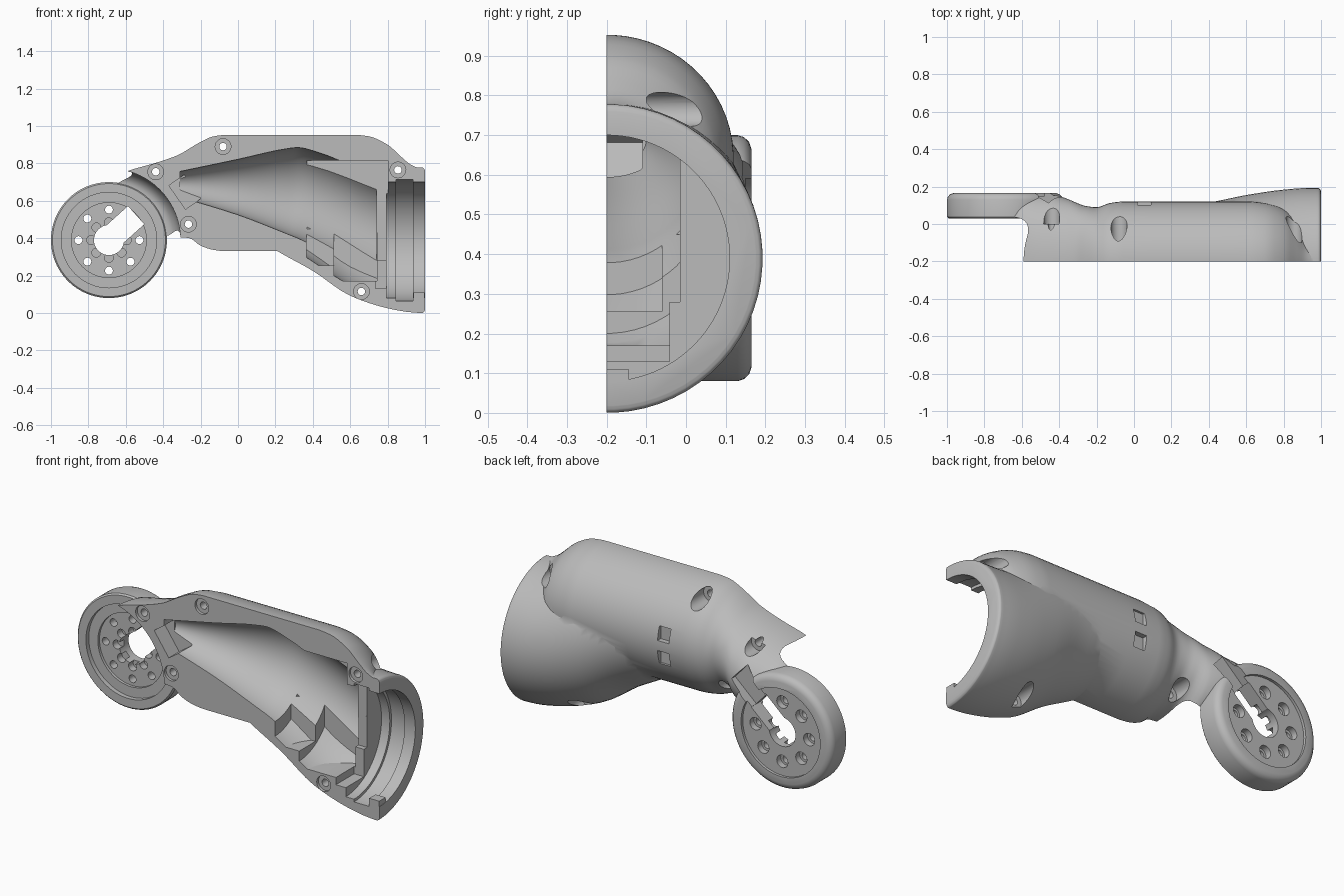
import bpy
import bmesh
import math
from mathutils import Matrix, Vector

if "Cube" in bpy.data.objects:
    bpy.data.objects.remove(bpy.data.objects["Cube"])

PIVOT_X, PIVOT_Z = -0.69, 0.39
SPLIT_Y = -0.2
helpers = []


def finish(name, bm):
    bmesh.ops.recalc_face_normals(bm, faces=bm.faces)
    mesh = bpy.data.meshes.new(name)
    bm.to_mesh(mesh)
    bm.free()
    obj = bpy.data.objects.new(name, mesh)
    bpy.context.collection.objects.link(obj)
    return obj


def smooth_sections(rows, steps=4):
    """Monotone cubic interpolation of (x, bottom, top, depth) rows."""
    def slopes(k):
        d = [(b[k] - a[k]) / (b[0] - a[0]) for a, b in zip(rows, rows[1:])]
        mid = [2 * p * q / (p + q) if p * q > 0 else 0 for p, q in zip(d, d[1:])]
        return [d[0]] + mid + [d[-1]]
    m = {k: slopes(k) for k in (1, 2, 3)}
    out = []
    for i, (a, b) in enumerate(zip(rows, rows[1:])):
        h = b[0] - a[0]
        for s in range(steps):
            t = s / steps
            vals = [a[0] + t * h]
            for k in (1, 2, 3):
                vals.append((2 * t**3 - 3 * t**2 + 1) * a[k] + (t**3 - 2 * t**2 + t) * h * m[k][i]
                            + (3 * t**2 - 2 * t**3) * b[k] + (t**3 - t**2) * h * m[k][i + 1])
            out.append(vals)
    return out + [rows[-1]]


def skin(name, rings):
    """Closed surface through rings of points."""
    bm = bmesh.new()
    rings = [[bm.verts.new(p) for p in ring] for ring in rings]
    for r, q in zip(rings, rings[1:]):
        for i in range(len(r)):
            j = (i + 1) % len(r)
            bm.faces.new((r[i], r[j], q[j], q[i]))
    bm.faces.new(rings[0])
    bm.faces.new(rings[-1])
    return finish(name, bm)


def loft(name, rows, sides=64):
    """Closed loft of ellipses centred on the split plane."""
    turn = [2 * math.pi * (i + 0.5) / sides for i in range(sides)]
    return skin(name, [[(x, SPLIT_Y + depth * math.cos(a),
                         (low + high) / 2 + (high - low) / 2 * math.sin(a)) for a in turn]
                       for x, low, high, depth in smooth_sections(rows)])


def lathe(name, profile, sides=96):
    """Revolve (radius, y) points around the pivot axis."""
    turn = [2 * math.pi * i / sides for i in range(sides)]
    return skin(name, [[(PIVOT_X + r * math.cos(a), y, PIVOT_Z + r * math.sin(a)) for a in turn]
                       for r, y in profile])


def cylinders(name, items, axis='Y', sides=32):
    """Separate cylinders; each item is (centre u, centre z, radius, start, end)."""
    bm = bmesh.new()
    for u, z, r, start, end in items:
        mid = (start + end) / 2
        pos = (u, mid, z) if axis == 'Y' else (mid, u, z)
        turn = Matrix.Rotation(math.pi / 2, 4, 'X' if axis == 'Y' else 'Y')
        bmesh.ops.create_cone(bm, cap_ends=True, segments=sides, radius1=r, radius2=r,
                              depth=end - start, matrix=Matrix.Translation(pos) @ turn)
    return finish(name, bm)


def box(name, x, y, z, slant=None):
    """Box from ranges; with a slant, x and z run along and across a line from the pivot."""
    bm = bmesh.new()
    size = [r[1] - r[0] for r in (x, y, z)]
    mid = Vector([(r[0] + r[1]) / 2 for r in (x, y, z)])
    mat = Matrix.Translation(mid) @ Matrix.Diagonal((*size, 1))
    if slant:
        mat = (Matrix.Translation((PIVOT_X, 0, PIVOT_Z))
               @ Matrix.Rotation(-math.radians(slant), 4, 'Y') @ mat)
    bmesh.ops.create_cube(bm, size=1, matrix=mat)
    return finish(name, bm)


def combine(target, other, operation='DIFFERENCE'):
    mod = target.modifiers.new(other.name, 'BOOLEAN')
    mod.operation = operation
    mod.solver = 'EXACT'
    mod.object = other
    other.hide_render = True
    if other not in helpers:
        helpers.append(other)


# Main tube with its neck and domed end
shell = loft("arm_shell_half", [
    (-0.67, 0.45, 0.715, 0.345), (-0.6, 0.42, 0.756, 0.357), (-0.45, 0.34, 0.80, 0.358),
    (-0.37, 0.35, 0.826, 0.34), (-0.31, 0.405, 0.85, 0.315), (-0.26, 0.40, 0.88, 0.297),
    (-0.2, 0.36, 0.915, 0.29), (-0.13, 0.337, 0.945, 0.312), (-0.06, 0.33, 0.953, 0.32),
    (0.62, 0.33, 0.953, 0.32), (0.7, 0.335, 0.945, 0.312), (0.8, 0.36, 0.90, 0.28),
    (0.87, 0.40, 0.838, 0.22), (0.92, 0.44, 0.796, 0.14), (0.97, 0.47, 0.772, 0.09)])

# Flared wrist opening
combine(shell, loft("wrist_flare", [
    (0.1, 0.40, 0.90, 0.25), (0.22, 0.325, 0.92, 0.292), (0.4, 0.225, 0.89, 0.315),
    (0.6, 0.092, 0.84, 0.355), (0.8, 0.025, 0.79, 0.384), (0.93, 0.003, 0.779, 0.393),
    (0.985, 0.0, 0.778, 0.393), (0.995, 0.006, 0.772, 0.387), (1.0, 0.018, 0.76, 0.375)]), 'UNION')

# Filleted clearance around the joint, then the pivot disc
fillet = [(0.382 - 0.07 * (1 - math.cos(a)), -0.07 + 0.105 * math.sin(a))
          for a in (math.pi / 2 * k / 8 for k in range(9))]
combine(shell, lathe("joint_clearance", [(0.385, -0.7)] + fillet))
combine(shell, lathe("pivot_disc", [
    (0.302, 0.03), (0.31, 0.038), (0.31, 0.13), (0.305, 0.146), (0.293, 0.159),
    (0.275, 0.165)]), 'UNION')

# Stepped recesses on both faces of the disc
for name, r, start, end in (("front_recess", 0.255, -0.1, 0.055),
                            ("front_inner_recess", 0.2, -0.1, 0.07),
                            ("back_recess", 0.24, 0.15, 0.4),
                            ("centre_bore", 0.08, -0.1, 0.4)):
    combine(shell, cylinders(name, [(PIVOT_X, PIVOT_Z, r, start, end)], sides=64))

# Ring of bolt holes and small notches around the bore
def ring_of(radius, hole, start, end):
    angles = [math.pi / 4 * k for k in range(8) if k != 1]
    return [(PIVOT_X + radius * math.cos(a), PIVOT_Z + radius * math.sin(a), hole, start, end)
            for a in angles]


combine(shell, cylinders("bolt_holes", ring_of(0.163, 0.021, -0.1, 0.4), sides=20))
combine(shell, cylinders("bolt_heads", ring_of(0.163, 0.034, 0.115, 0.4), sides=24))
combine(shell, cylinders("bore_notches", ring_of(0.095, 0.024, -0.1, 0.11), sides=20))

# Cable slot through the disc, back channel and the slanted end of the cavity
combine(shell, box("cable_slot", (0, 0.197), (-0.1, 0.4), (-0.063, 0.067), 42))
combine(shell, box("back_channel", (0.05, 0.37), (0.11, 0.4), (-0.058, 0.06), 42))
combine(shell, box("cavity_end", (0.43, 0.53), (-0.5, -0.11), (-0.1, 0.055), 35))

# Conical inner cavity, side pocket and doorway to the wrist
combine(shell, loft("inner_cavity", [
    (-0.31, 0.62, 0.757, 0.1), (0, 0.525, 0.822, 0.17), (0.27, 0.42, 0.88, 0.235),
    (0.32, 0.40, 0.885, 0.243), (0.4, 0.36, 0.868, 0.25), (0.74, 0.175, 0.73, 0.28)]))
for name, x, z, top in (("upper_pocket", (0.37, 0.801), (0.45, 0.815), -0.015),
                        ("upper_doorway", (0.735, 0.801), (0.28, 0.47), -0.0152),
                        ("lower_doorway", (0.735, 0.801), (0.13, 0.29), -0.042)):
    combine(shell, box(name, x, (-0.5, top), z))

# Lower pockets stop at an even wall thickness inside the flare
inner_flare = loft("inner_flare", [
    (0.3, 0.34, 0.84, 0.25), (0.4, 0.275, 0.82, 0.265), (0.6, 0.15, 0.78, 0.305),
    (0.8, 0.08, 0.73, 0.33)])
for name, x, z, top in (("small_pocket", (0.365, 0.515), (0.255, 0.45), -0.06),
                        ("large_pocket", (0.512, 0.742), (0.17, 0.43), 0.02)):
    pocket = box(name, x, (-0.5, top), z)
    combine(pocket, inner_flare, 'INTERSECT')
    combine(shell, pocket)

# Wrist bore with a bearing groove and a small stop tab
for name, r, start, end in (("wrist_bore", 0.31, 0.795, 1.2),
                            ("bearing_groove", 0.325, 0.845, 0.935)):
    combine(shell, cylinders(name, [(SPLIT_Y, 0.39, r, start, end)], 'X', 96))
combine(shell, box("stop_tab", (0.937, 0.998), (-0.3, -0.145), (0.05, 0.11)), 'UNION')

# Screw holes: through hole, seat on the split face, head pocket outside
screws = [(-0.08, 0.89, -0.1), (-0.44, 0.755, 0.0), (-0.265, 0.475, -0.05),
          (0.66, 0.115, -0.1), (0.855, 0.765, -0.1)]
combine(shell, cylinders("screw_holes", [(x, z, 0.02, -0.5, 0.4) for x, z, y in screws], sides=20))
combine(shell, cylinders("screw_seats", [(x, z, 0.042, -0.5, -0.185) for x, z, y in screws]))
combine(shell, cylinders("screw_pockets", [(x, z, 0.043, y, 0.4) for x, z, y in screws]))

# Two shallow windows on the back
for name, low in (("upper_window", 0.67), ("lower_window", 0.54)):
    combine(shell, box(name, (0.02, 0.09), (0.09, 0.4), (low, low + 0.075)))

# Flat split face
combine(shell, box("split_cut", (-2, 2), (-2, SPLIT_Y), (-1, 2)))

# Bake the result and drop the helpers
bpy.context.view_layer.update()
evaluated = shell.evaluated_get(bpy.context.evaluated_depsgraph_get())
baked = bpy.data.meshes.new_from_object(evaluated)
shell.modifiers.clear()
shell.data = baked
for obj in helpers:
    bpy.data.objects.remove(obj)

# Single grey plastic
grey = bpy.data.materials.new("grey_plastic")
grey.use_nodes = True
colour = (0.5, 0.5, 0.5, 1)
grey.diffuse_color = colour
grey.node_tree.nodes["Principled BSDF"].inputs["Base Color"].default_value = colour
baked.materials.clear()
baked.materials.append(grey)

bpy.ops.object.select_all(action='DESELECT')
shell.select_set(True)
bpy.context.view_layer.objects.active = shell
bpy.ops.object.shade_smooth_by_angle(angle=math.radians(30))
